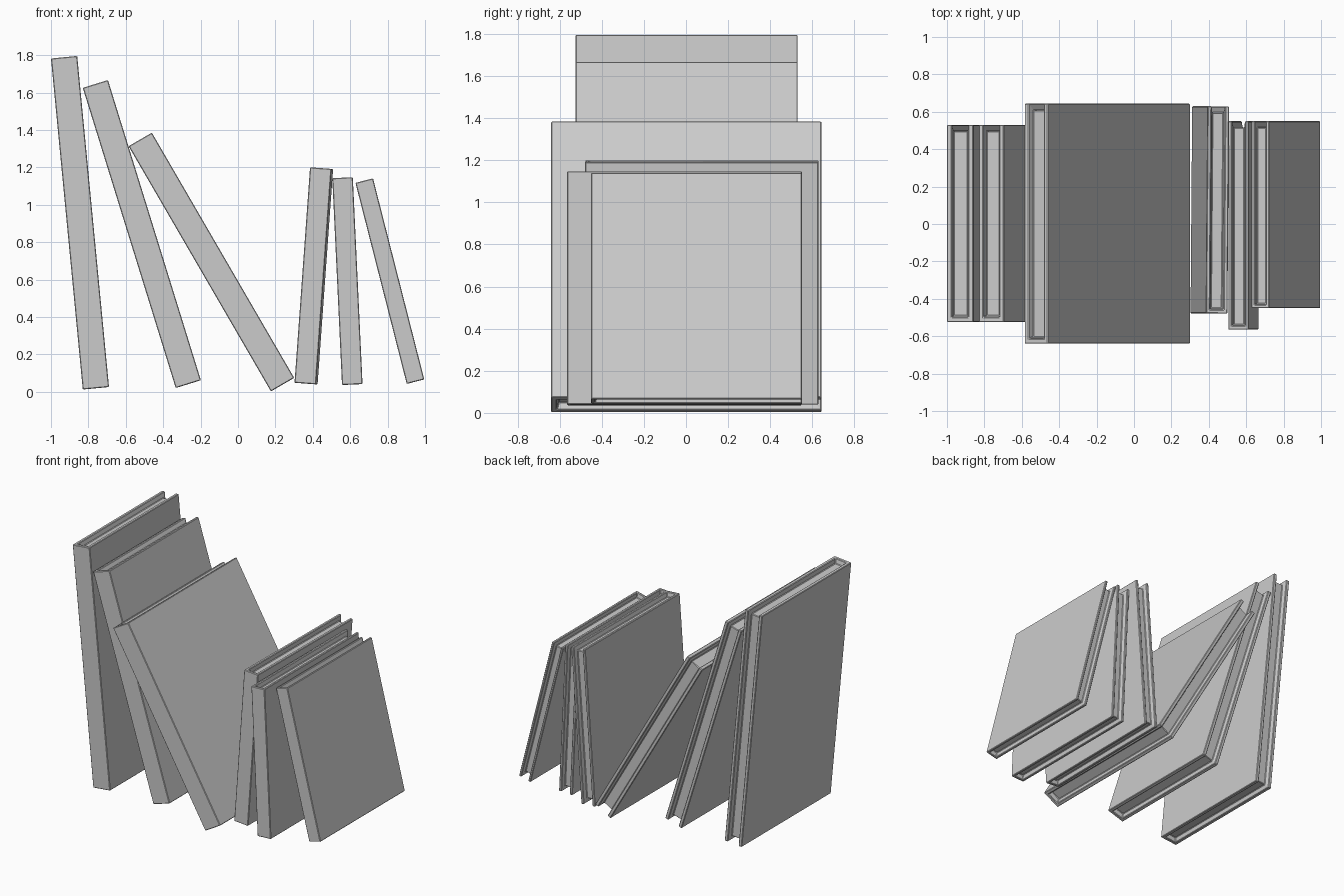
import bpy, bmesh
from math import atan2, hypot
from mathutils import Matrix

if "Cube" in bpy.data.objects:
    bpy.data.objects.remove(bpy.data.objects["Cube"])

# lower-left corner (x, z), upper-left corner (x, z), thickness, y front, y back, yaw
BOOKS = [
    ("tall_book",    (-0.83, 0.012), (-1.00, 1.782), 0.141, -0.525, 0.53, 0),
    ("second_book",  (-0.333, 0.02), (-0.83, 1.625), 0.141, -0.525, 0.53, 0),
    ("wide_book",    (0.176, 0.002), (-0.585, 1.313), 0.144, -0.64, 0.643, 0),
    ("small_book_1", (0.302, 0.048), (0.385, 1.20), 0.115, -0.478, 0.63, -0.008),
    ("small_book_2", (0.556, 0.036), (0.504, 1.142), 0.11, -0.565, 0.55, 0),
    ("small_book_3", (0.902, 0.042), (0.628, 1.117), 0.097, -0.45, 0.55, 0),
]


def book(name, low, high, thick, y0, y1, yaw):
    dx, dz = high[0] - low[0], high[1] - low[1]
    length = hypot(dx, dz)
    bm = bmesh.new()
    # closed block, lower-left front corner at the origin
    bmesh.ops.create_cube(bm, size=1, matrix=Matrix.Diagonal((thick, y1 - y0, length, 1))
                          @ Matrix.Translation((0.5, 0.5, 0.5)))
    # page block: strip over top, back and bottom sunk between the covers
    bm.normal_update()
    strip = [f for f in bm.faces if abs(f.normal.z) > 0.9 or f.normal.y > 0.9]
    bmesh.ops.inset_region(bm, faces=strip, thickness=thick * 0.18, use_even_offset=True)
    bm.normal_update()
    bmesh.ops.inset_region(bm, faces=strip, thickness=thick * 0.06, depth=-0.035,
                           use_even_offset=True)
    # lean about the lower-left corner
    bm.transform(Matrix.Translation((low[0], y0, low[1]))
                 @ Matrix.Rotation(atan2(dx, dz), 4, 'Y') @ Matrix.Rotation(yaw, 4, 'Z'))
    me = bpy.data.meshes.new(name)
    bm.to_mesh(me)
    bm.free()
    ob = bpy.data.objects.new(name, me)
    bpy.context.collection.objects.link(ob)
    # slightly softened cover edges
    bev = ob.modifiers.new("soft_edges", 'BEVEL')
    bev.width, bev.segments = 0.004, 1


for b in BOOKS:
    book(*b)
